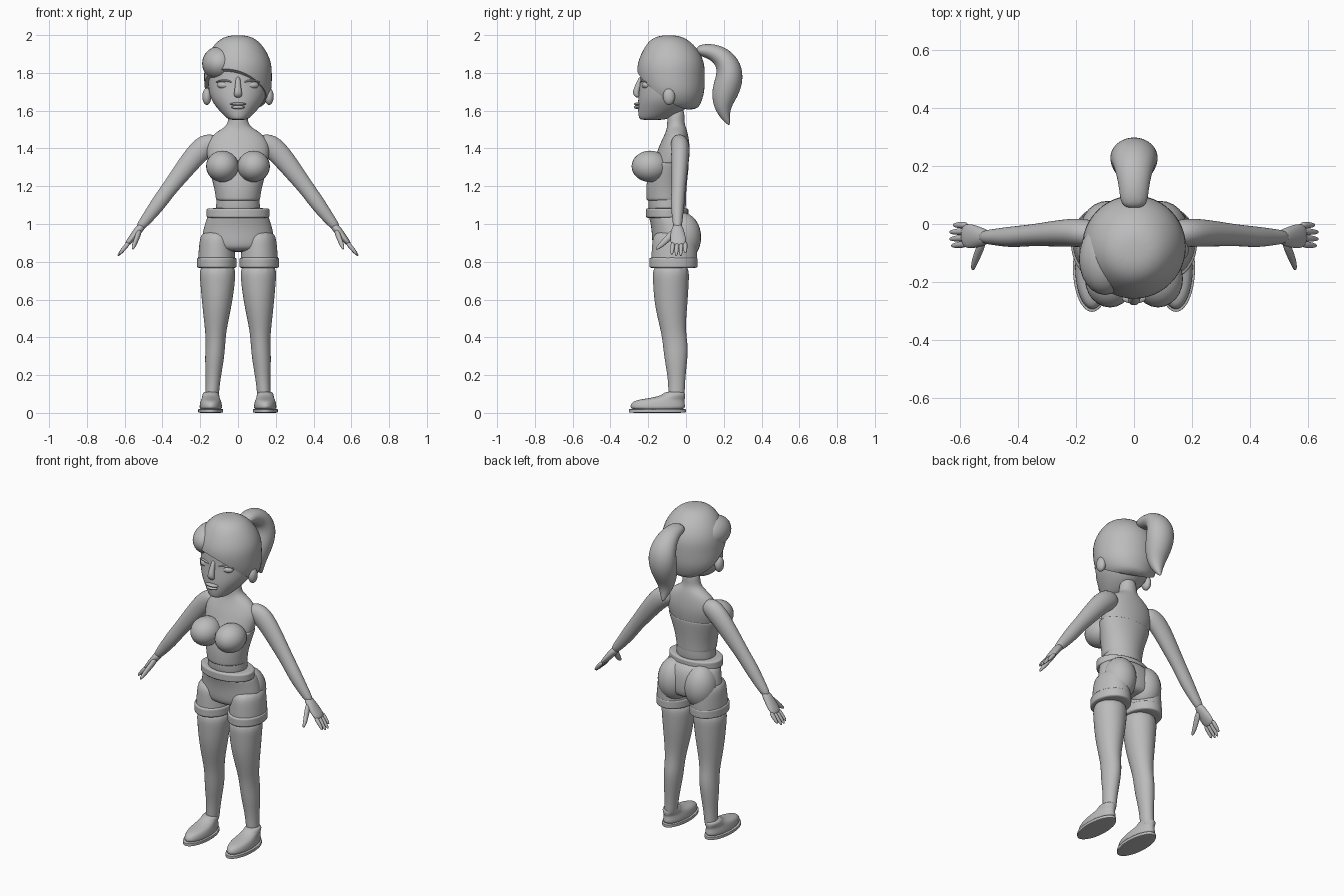
import bpy, bmesh, math
from mathutils import Vector

default_cube = bpy.data.objects.get("Cube")
if default_cube:
    bpy.data.objects.remove(default_cube, do_unlink=True)

grey = bpy.data.materials.new("plain grey")
grey.use_nodes = True
grey.diffuse_color = (.5, .5, .5, 1)
grey.node_tree.nodes["Principled BSDF"].inputs["Base Color"].default_value = (.5, .5, .5, 1)

X, Y, Z = Vector((1, 0, 0)), Vector((0, 1, 0)), Vector((0, 0, 1))
SIDES = 12
SIDE_NAMES = {1: "left", -1: "right"}


def finish(obj, name):
    """Name, colour and smooth a finished part."""
    obj.name = obj.data.name = name
    obj.data.materials.clear()
    obj.data.materials.append(grey)
    bpy.ops.object.select_all(action='DESELECT')
    obj.select_set(True)
    bpy.context.view_layer.objects.active = obj
    bpy.ops.object.shade_smooth_by_angle(angle=math.radians(50))
    return obj


def skin(name, points, across, tangent=None, mirror=1):
    """Smooth skin over ellipses (centre, radius across, other radius) on a path."""
    bm = bmesh.new()
    rings = []
    centres = [Vector(point[0]) for point in points]
    last = len(points) - 1
    for index, (centre, radius_a, radius_b) in enumerate(points):
        direction = tangent
        if direction is None:
            direction = centres[min(index + 1, last)] - centres[max(index - 1, 0)]
        direction = direction.normalized()
        other = direction.cross(across).normalized()
        ring = []
        for step in range(SIDES):
            angle = math.tau * step / SIDES
            spot = (centres[index] + across * radius_a * math.cos(angle) * 1.04
                    + other * radius_b * math.sin(angle) * 1.04)
            spot.x *= mirror
            ring.append(bm.verts.new(spot))
        rings.append(ring)
    for low, high in zip(rings, rings[1:]):
        for step in range(SIDES):
            after = (step + 1) % SIDES
            bm.faces.new((low[step], low[after], high[after], high[step]))
    bm.faces.new(rings[0])
    bm.faces.new(rings[-1])
    bmesh.ops.recalc_face_normals(bm, faces=bm.faces)
    mesh = bpy.data.meshes.new(name)
    bm.to_mesh(mesh)
    bm.free()
    obj = bpy.data.objects.new(name, mesh)
    bpy.context.collection.objects.link(obj)
    bpy.context.view_layer.objects.active = obj
    smooth = obj.modifiers.new("smooth", 'SUBSURF')
    smooth.levels = 2
    bpy.ops.object.modifier_apply(modifier=smooth.name)
    return finish(obj, name)


def stack(name, rings, x=0, mirror=1):
    """Upright part from level rings (height, y, radius x, radius y)."""
    points = [((x, y, z), radius_x, radius_y) for z, y, radius_x, radius_y in rings]
    return skin(name, points, X, tangent=Z, mirror=mirror)


def band(name, bottom, top, y, radius_x, radius_y, x=0, mirror=1):
    """Short upright band with firm edges."""
    edge = (top - bottom) / 8
    heights = (bottom, bottom + edge, top - edge, top)
    return stack(name, [(z, y, radius_x, radius_y) for z in heights], x, mirror)


def ball(name, centre, radii):
    bpy.ops.mesh.primitive_uv_sphere_add(segments=24, ring_count=16, location=centre)
    obj = bpy.context.object
    obj.scale = radii
    bpy.ops.object.transform_apply(location=False, rotation=False, scale=True)
    return finish(obj, name)


# Neck and torso
stack("torso", [(1.62, -.05, .05, .045), (1.54, -.055, .05, .045), (1.51, -.05, .07, .05),
                (1.48, -.05, .13, .06), (1.42, -.06, .17, .08), (1.36, -.07, .165, .09),
                (1.3, -.09, .15, .1), (1.2, -.1, .12, .1), (1.12, -.1, .11, .1),
                (1.03, -.1, .13, .1)])

# Strapless top
stack("strapless_top", [(1.12, -.105, .117, .105), (1.13, -.105, .117, .105),
                        (1.2, -.105, .127, .108), (1.3, -.09, .158, .105),
                        (1.32, -.085, .163, .1), (1.33, -.085, .163, .1)])

# Shorts
stack("shorts_hips", [(1.07, -.1, .15, .11), (1.02, -.07, .17, .12), (.95, -.06, .19, .12),
                      (.89, -.06, .19, .12), (.85, -.06, .15, .1)])
band("waistband", 1.03, 1.085, -.1, .167, .113)

# Head
stack("face", [(1.55, -.18, .04, .06), (1.56, -.17, .06, .08), (1.6, -.13, .1, .125),
               (1.65, -.11, .14, .145), (1.7, -.1, .155, .15), (1.76, -.09, .16, .152),
               (1.85, -.08, .16, .16), (1.93, -.08, .12, .12)])
skin("nose", [((0, -.235, 1.78), .012, .012), ((0, -.25, 1.74), .014, .015),
              ((0, -.27, 1.69), .022, .02), ((0, -.25, 1.67), .02, .01)], X)
ball("upper_lip", (0, -.255, 1.635), (.042, .02, .009))
ball("lower_lip", (0, -.255, 1.618), (.035, .02, .01))

# Hair cap, cut along a slanted hairline
hair = stack("hair_cap", [(2, -.09, .04, .04), (1.98, -.09, .1, .1), (1.92, -.08, .15, .15),
                          (1.85, -.08, .18, .18), (1.78, -.08, .18, .18), (1.7, -.07, .18, .17),
                          (1.64, -.06, .15, .14), (1.6, -.04, .1, .1)])
bm = bmesh.new()
bm.from_mesh(hair.data)
cut = bmesh.ops.bisect_plane(bm, geom=bm.verts[:] + bm.edges[:] + bm.faces[:],
                             plane_co=(0, -.2, 1.77), plane_no=(-.04, -.1, -.14),
                             clear_outer=True)
rim = [part for part in cut["geom_cut"] if isinstance(part, bmesh.types.BMEdge)]
bmesh.ops.holes_fill(bm, edges=rim)
bmesh.ops.recalc_face_normals(bm, faces=bm.faces)
bm.to_mesh(hair.data)
bm.free()
finish(hair, "hair_cap")
ball("hair_sweep", (-.1, -.12, 1.85), (.09, .125, .09))

# Ponytail
skin("ponytail", [((0, .05, 1.92), .045, .025), ((0, .12, 1.92), .05, .04),
                  ((0, .19, 1.89), .065, .055), ((0, .23, 1.83), .08, .07),
                  ((0, .23, 1.76), .085, .075), ((0, .2, 1.68), .07, .07),
                  ((0, .19, 1.6), .045, .04), ((0, .23, 1.52), .005, .005)], X)

for side, label in SIDE_NAMES.items():
    # Face details
    ball(label + "_eye", (side * .07, -.205, 1.735), (.04, .028, .022))
    skin(label + "_eyelash", [((.03, -.238, 1.75), .004, .004), ((.07, -.235, 1.765), .006, .008),
                              ((.12, -.205, 1.75), .004, .004)], Z, mirror=side)
    ball(label + "_ear", (side * .165, -.09, 1.675), (.024, .032, .045))

    # Bust and seat
    ball(label + "_cup", (side * .083, -.19, 1.305), (.086, .098, .083))
    ball(label + "_seat", (side * .09, -.02, .93), (.095, .1, .13))

    # Shorts leg and cuff
    stack(label + "_shorts_leg", [(.97, -.06, .08, .11), (.9, -.06, .093, .12),
                                  (.8, -.063, .1, .122), (.78, -.063, .1, .122)],
          x=.113, mirror=side)
    band(label + "_cuff", .765, .825, -.067, .105, .128, x=.113, mirror=side)

    # Leg, drifting outward towards the ankle
    skin(label + "_leg", [((.108, -.08, .8), .1, .1), ((.108, -.08, .7), .093, .095),
                          ((.11, -.08, .6), .082, .09), ((.115, -.075, .5), .067, .075),
                          ((.118, -.065, .42), .054, .065), ((.12, -.055, .35), .052, .066),
                          ((.125, -.053, .28), .05, .06), ((.13, -.05, .2), .041, .048),
                          ((.135, -.05, .13), .036, .043), ((.14, -.05, .05), .036, .043)],
         X, tangent=Z, mirror=side)

    # Shoe
    band(label + "_sole", 0, .022, -.152, .066, .152, x=.145, mirror=side)
    stack(label + "_shoe", [(.01, -.15, .06, .146), (.04, -.15, .06, .146),
                            (.065, -.145, .054, .135), (.075, -.11, .048, .105),
                            (.09, -.065, .045, .062), (.115, -.06, .042, .055)],
          x=.144, mirror=side)

    # Arm
    skin(label + "_arm", [((.1, -.04, 1.44), .04, .04), ((.17, -.03, 1.42), .05, .064),
                          ((.23, -.03, 1.36), .048, .058), ((.3, -.035, 1.27), .042, .05),
                          ((.37, -.04, 1.18), .036, .041), ((.42, -.045, 1.11), .037, .041),
                          ((.48, -.045, 1.03), .028, .031), ((.53, -.045, .97), .022, .022)],
         Y, mirror=side)

    # Hand
    skin(label + "_palm", [((.5, -.045, 1), .022, .022), ((.53, -.045, .965), .034, .022),
                           ((.565, -.042, .92), .044, .018), ((.595, -.04, .885), .038, .012)],
         Y, mirror=side)
    for finger in range(4):
        y = -.076 + finger * .024
        reach = (.9, 1, 1, .8)[finger]
        base = Vector((.575, y * .9, .905))
        tip = base + Vector((.062, y * .1, -.075)) * reach
        middle = base.lerp(tip, .6)
        skin(f"{label}_finger_{'abcd'[finger]}",
             [(base, .013, .013), (middle, .011, .011), (tip, .006, .006)], Y, mirror=side)
    skin(label + "_thumb", [((.52, -.05, .97), .015, .02), ((.535, -.095, .925), .014, .018),
                            ((.55, -.13, .89), .012, .014), ((.557, -.16, .865), .006, .006)],
         X, mirror=side)
